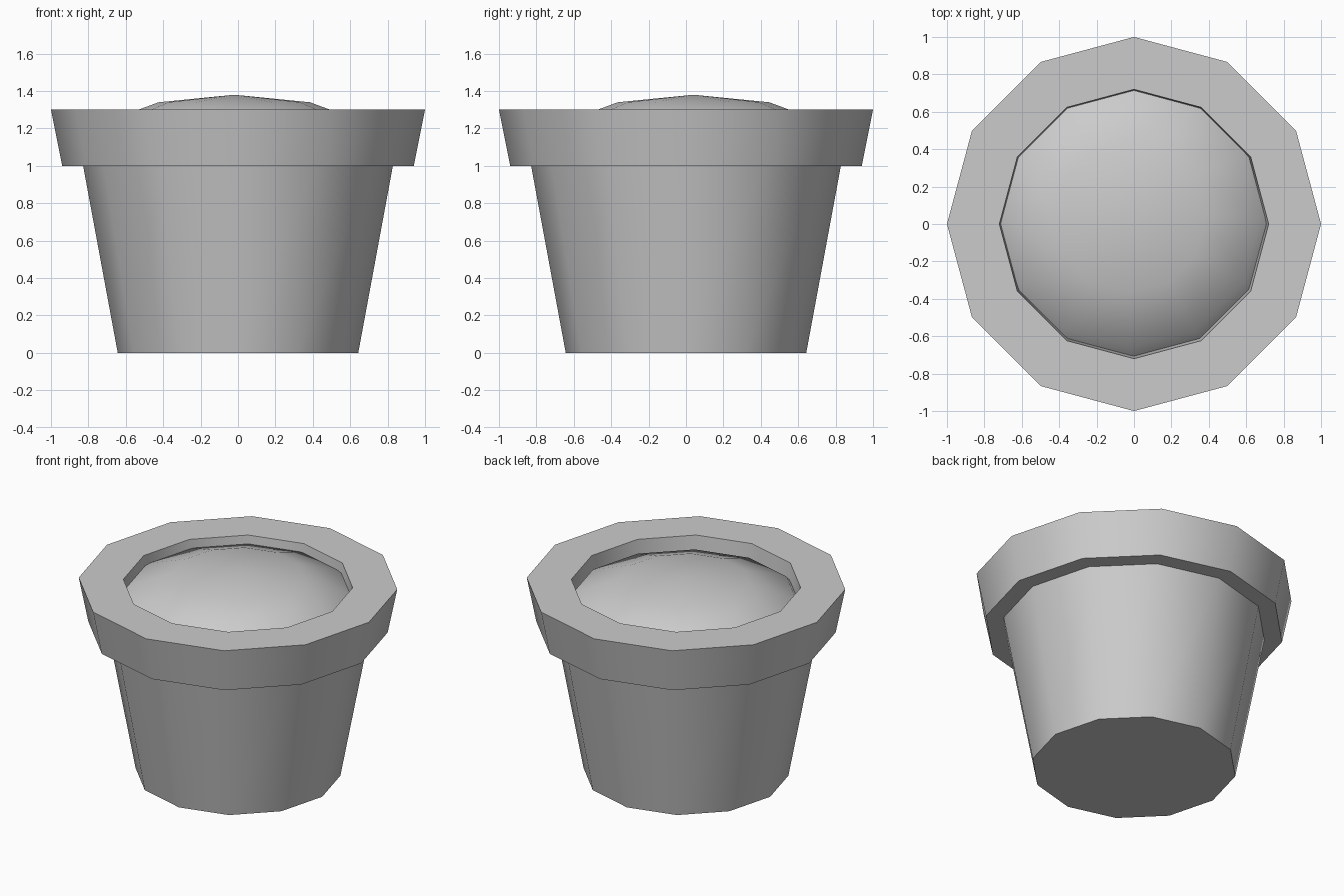
import bpy, bmesh, math

if "Cube" in bpy.data.objects:
    bpy.data.objects.remove(bpy.data.objects["Cube"])

SIDES = 12


def lathe(name, profile, location=(0, 0, 0), sharp=35):
    """Revolve (radius, z) points into a 12-sided solid; radius 0 makes a pole."""
    bm = bmesh.new()
    rings = []
    for r, z in profile:
        count = SIDES if r > 0 else 1
        rings.append([bm.verts.new((r * math.cos(math.tau * i / SIDES),
                                    r * math.sin(math.tau * i / SIDES), z))
                      for i in range(count)])
    for a, b in zip(rings, rings[1:]):
        for i in range(SIDES):
            j = (i + 1) % SIDES
            quad = [a[i % len(a)], a[j % len(a)], b[j % len(b)], b[i % len(b)]]
            bm.faces.new(list(dict.fromkeys(quad)))
    # Close open ends with flat caps
    for ring in (rings[0], rings[-1]):
        if len(ring) > 1:
            bm.faces.new(ring)
    bmesh.ops.recalc_face_normals(bm, faces=bm.faces)
    mesh = bpy.data.meshes.new(name)
    bm.to_mesh(mesh)
    bm.free()
    obj = bpy.data.objects.new(name, mesh)
    obj.location = location
    bpy.context.collection.objects.link(obj)
    bpy.ops.object.select_all(action='DESELECT')
    obj.select_set(True)
    bpy.context.view_layer.objects.active = obj
    bpy.ops.object.shade_smooth_by_angle(angle=math.radians(sharp))
    return obj


# Pot: tapered body, overhanging rim, hollow inside
lathe("flower_pot", [(0.643, 0), (0.828, 1.0), (0.94, 1.0), (1.0, 1.3),
                     (0.72, 1.3), (0.60, 0.1)])

# Soil: squashed half sphere, slightly off centre
R, H = 0.81, 0.30
dome = [(R * math.cos(math.radians(a)), H * math.sin(math.radians(a))) for a in (0, 30, 60)]
lathe("soil", dome + [(0, H)], location=(-0.02, 0.04, 1.08), sharp=60)
